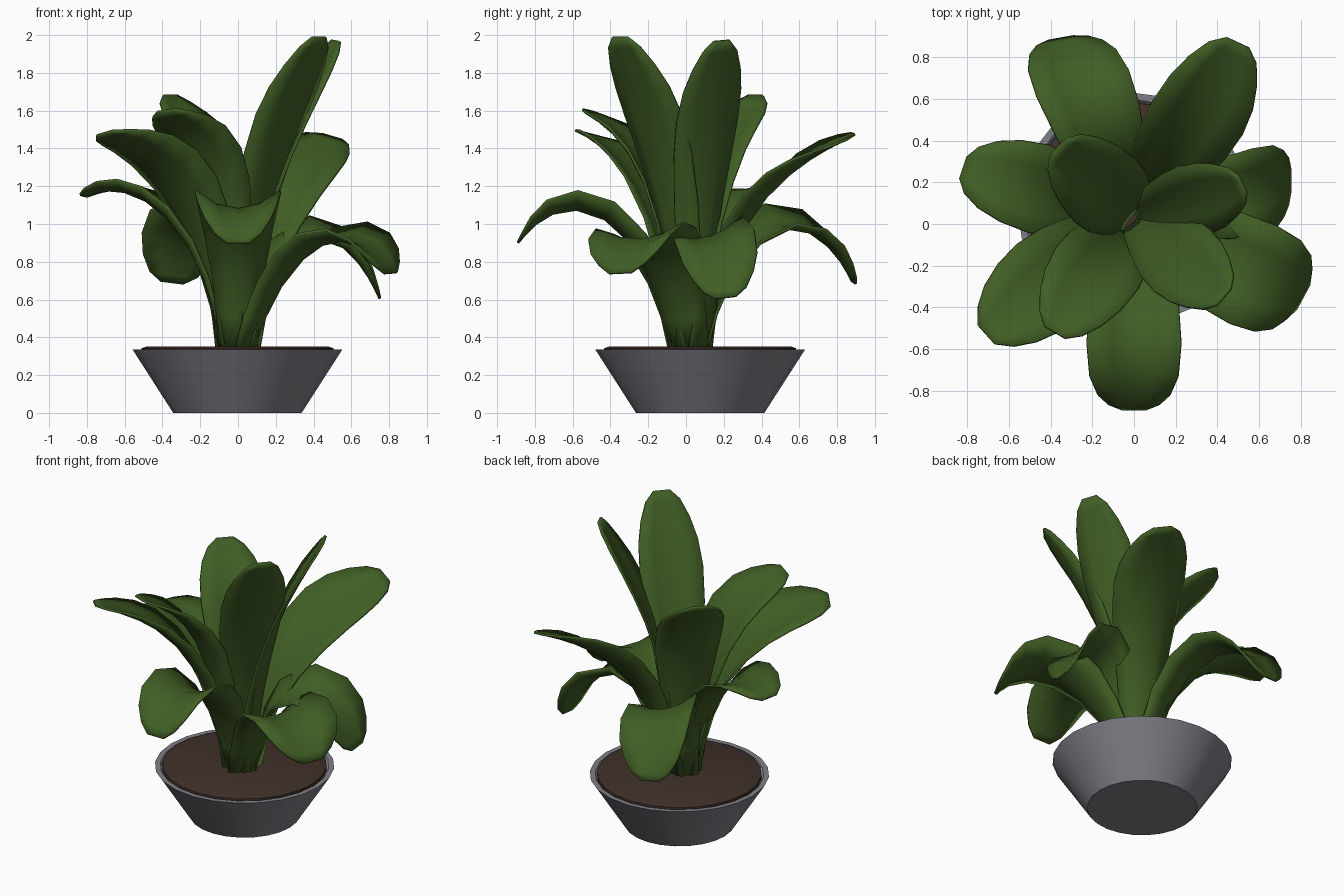
import bpy, bmesh, math
from mathutils import Vector

if "Cube" in bpy.data.objects:
    bpy.data.objects.remove(bpy.data.objects["Cube"])


def material(name, rgb):
    m = bpy.data.materials.new(name)
    m.diffuse_color = (*rgb, 1)
    m.use_nodes = True
    m.node_tree.nodes["Principled BSDF"].inputs["Base Color"].default_value = m.diffuse_color
    return m


GREEN = material("leaf_green", (0.052, 0.112, 0.018))
GREY = material("pot_grey", (0.215, 0.215, 0.245))
BROWN = material("soil_brown", (0.05, 0.03, 0.022))


def finish(bm, name, mat, angle=40):
    bmesh.ops.recalc_face_normals(bm, faces=bm.faces)
    me = bpy.data.meshes.new(name)
    bm.to_mesh(me)
    bm.free()
    me.materials.append(mat)
    ob = bpy.data.objects.new(name, me)
    bpy.context.collection.objects.link(ob)
    bpy.ops.object.select_all(action='DESELECT')
    ob.select_set(True)
    bpy.context.view_layer.objects.active = ob
    bpy.ops.object.shade_smooth_by_angle(angle=math.radians(angle))
    return ob


def lathe(name, profile, mat, centre, n=24):
    """Closed solid of revolution: first and last rings are capped."""
    bm = bmesh.new()
    rings = [[bm.verts.new((centre[0] + r * math.cos(2 * math.pi * i / n),
                            centre[1] + r * math.sin(2 * math.pi * i / n), z))
              for i in range(n)] for r, z in profile]
    for a, b in zip(rings, rings[1:]):
        for i in range(n):
            j = (i + 1) % n
            bm.faces.new((a[i], a[j], b[j], b[i]))
    bm.faces.new(rings[0])
    bm.faces.new(rings[-1])
    return finish(bm, name, mat)


# position along the leaf, relative width
OUTLINE = [(0, .45), (.14, .5), (.3, .62), (.45, .78), (.6, .94), (.72, 1),
           (.82, .94), (.9, .78), (.96, .55), (1, .26)]


def leaf(name, tip, rise, crown, width, roll=0, cup=.33, root=.08):
    """Cupped blade along an arch: rise and crown are the arch's control heights."""
    tip = Vector(tip)
    heart = Vector((0, .03, .34))
    out = tip - heart
    out.z = 0
    out.normalize()
    side = Vector((-out.y, out.x, 0))
    p0 = heart + out * root
    p1, p2 = p0.lerp(tip, .13), p0.lerp(tip, .63)
    p1.z, p2.z = rise, crown
    steps = 80
    path = []
    for i in range(steps + 1):
        t = i / steps
        u = 1 - t
        path.append(u ** 3 * p0 + 3 * u * u * t * p1 + 3 * u * t * t * p2 + t ** 3 * tip)
    dist = [0]
    for a, b in zip(path, path[1:]):
        dist.append(dist[-1] + (b - a).length)
    bm = bmesh.new()
    rows = []
    for t, w in OUTLINE:
        k = min(range(steps + 1), key=lambda i: abs(dist[i] - t * dist[-1]))
        tan = path[min(k + 1, steps)] - path[max(k - 1, 0)]
        up = tan.cross(side).normalized()
        a = math.radians(roll) * min(1, 2 * t)
        across = side * math.cos(a) + up * math.sin(a)
        normal = up * math.cos(a) - side * math.sin(a)
        h = width * w / 2
        bend = cup * h * (1 - t ** 6)
        rows.append([bm.verts.new(path[k] + across * h * s + normal * bend * s * s)
                     for s in (-1, -.5, 0, .5, 1)])
    for a, b in zip(rows, rows[1:]):
        for i in range(4):
            bm.faces.new((a[i], a[i + 1], b[i + 1], b[i]))
    ob = finish(bm, name, GREEN, 60)
    mod = ob.modifiers.new("thickness", 'SOLIDIFY')
    mod.thickness = 0.014
    mod.offset = 0


# pot and soil
CENTRE = (-0.003, 0.075)
lathe("pot", [(.34, 0), (.555, .335), (.522, .335), (.505, .315)], GREY, CENTRE)
lathe("soil", [(.508, .31), (.508, .342), (.48, .352)], BROWN, CENTRE)

# drooping outer leaves: tip, rise, crown, width, roll
leaf("back_left_leaf", (-.35, .89, .69), .97, 1.24, .47, 14)
leaf("left_leaf", (-.82, .27, 1.15), 1.0, 1.28, .43, 5)
leaf("front_leaf", (0, -.89, .9), .94, 1.32, .45, 0, .5)
leaf("front_right_leaf", (.81, -.35, .74), .75, 1.16, .52, 4)
leaf("right_leaf", (.75, .21, .61), .97, 1.15, .42, 15)
# middle leaves
leaf("back_right_leaf", (.5, .87, 1.46), 1.09, 1.33, .47, 16)
leaf("front_left_outer_leaf", (-.71, -.53, 1.48), 1.21, 1.39, .48, 12)
leaf("front_left_inner_leaf", (-.38, -.52, 1.6), 1.38, 1.47, .44, 8)
# upright inner leaves, rooted close to the middle
leaf("inner_back_left_leaf", (-.36, .37, 1.68), 1.49, 1.44, .42, 0, .25, .02)
leaf("tall_back_leaf", (.52, .19, 1.97), 1.2, 1.6, .36, 10, .2, .02)
leaf("tall_front_leaf", (.43, -.35, 1.99), 1.18, 1.62, .4, 0, .25, .02)
